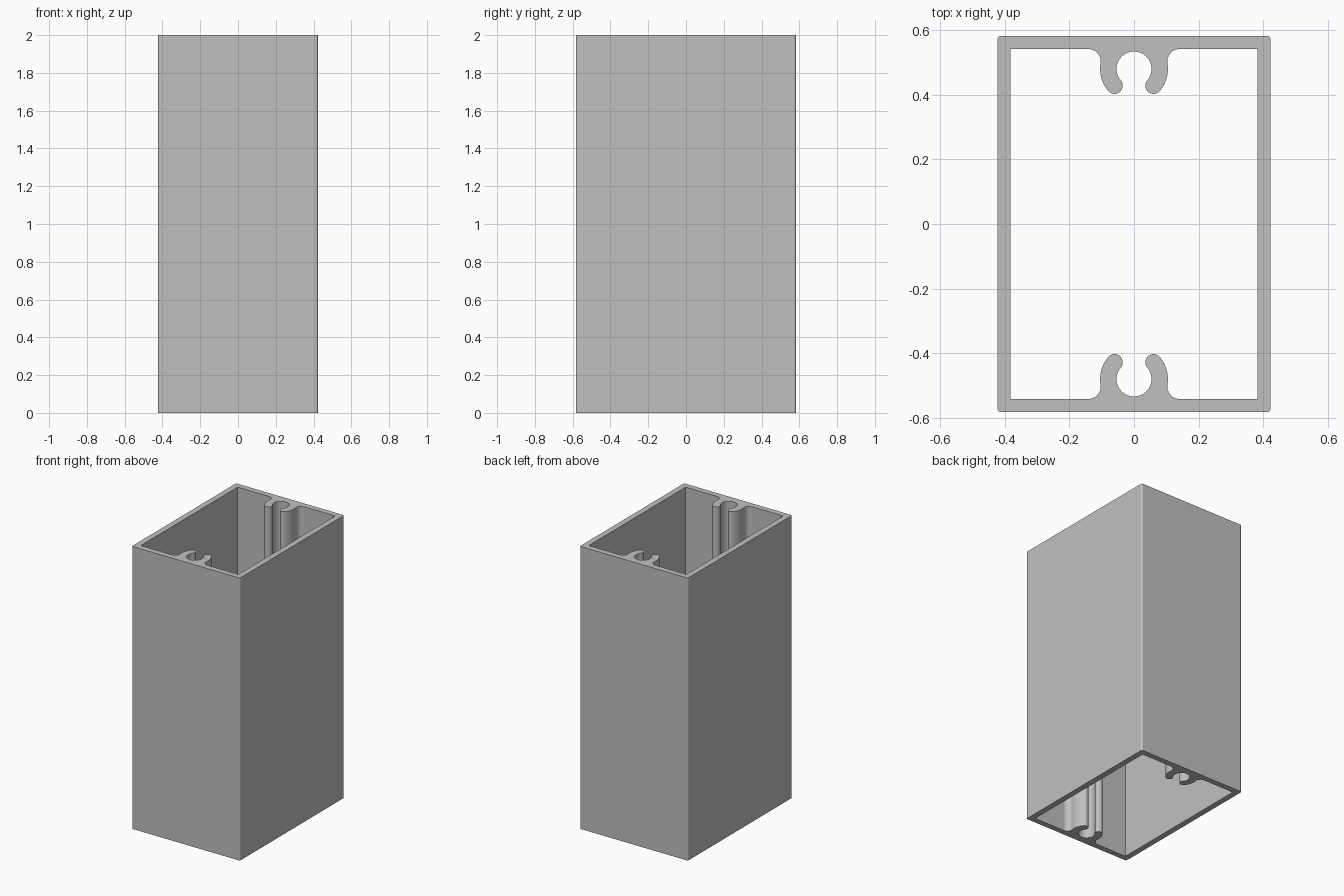
import bpy, bmesh
from math import sin, cos, radians

cube = bpy.data.objects.get("Cube")
if cube:
    bpy.data.objects.remove(cube, do_unlink=True)

HEIGHT = 2.0
OUT_X, OUT_Y, CORNER = 0.423, 0.583, 0.012
IN_X, IN_Y = 0.382, 0.542


def arc(cx, cy, r, start, end, steps):
    angles = [radians(start + (end - start) * i / steps) for i in range(steps + 1)]
    return [(cx + r * cos(a), cy + r * sin(a)) for a in angles]


def outer_outline():
    # rectangle with slightly rounded corners
    pts = []
    for sx, sy, start in ((1, 1, 0), (-1, 1, 90), (-1, -1, 180), (1, -1, 270)):
        pts += arc(sx * (OUT_X - CORNER), sy * (OUT_Y - CORNER), CORNER,
                   start, start + 90, 6)
    return pts


def inner_outline():
    # one quarter: corner, wall, fillet, hooked arm, rounded tip, screw channel
    cy, r_in, r_out, tip = 0.48, 0.054, 0.105, -40.4
    mid, r_tip = (r_in + r_out) / 2, (r_out - r_in) / 2
    fillet = 0.039
    quarter = [(IN_X, IN_Y)]
    quarter += arc(0.142, IN_Y - fillet, fillet, 90, 180, 10)
    quarter += arc(0, cy, r_out, 9, tip, 12)
    quarter += arc(mid * cos(radians(tip)), cy + mid * sin(radians(tip)),
                   r_tip, tip, tip - 180, 16)[1:]
    quarter += arc(0, cy, r_in, tip, 90, 24)[1:]
    # mirror across x, then turn half way round for the opposite wall
    half = quarter + [(-x, y) for x, y in reversed(quarter[:-1])]
    return half + [(-x, -y) for x, y in half]


bm = bmesh.new()
rims = {0.0: [], HEIGHT: []}

# walls along both outlines; only the narrow curved strips are smooth
for outline in (outer_outline(), inner_outline()):
    rings = {z: [bm.verts.new((x, y, z)) for x, y in outline] for z in rims}
    low, high = rings[0.0], rings[HEIGHT]
    for i in range(len(outline)):
        j = (i + 1) % len(outline)
        face = bm.faces.new((low[i], low[j], high[j], high[i]))
        face.smooth = (low[i].co - low[j].co).length < 0.03
        for z, ring in rings.items():
            rims[z].append(bm.edges.get((ring[i], ring[j])))

# open-ended rims between the two outlines
for edges in rims.values():
    bmesh.ops.triangle_fill(bm, edges=edges, use_beauty=True, normal=(0, 0, 1))
bmesh.ops.recalc_face_normals(bm, faces=bm.faces)

mesh = bpy.data.meshes.new("extruded_box_profile")
bm.to_mesh(mesh)
bm.free()
profile = bpy.data.objects.new("extruded_box_profile", mesh)
bpy.context.collection.objects.link(profile)

# plain grey metal
grey = bpy.data.materials.new("plain_grey")
grey.use_nodes = True
colour = (0.53, 0.53, 0.53, 1)
grey.diffuse_color = colour
grey.node_tree.nodes["Principled BSDF"].inputs["Base Color"].default_value = colour
mesh.materials.append(grey)
